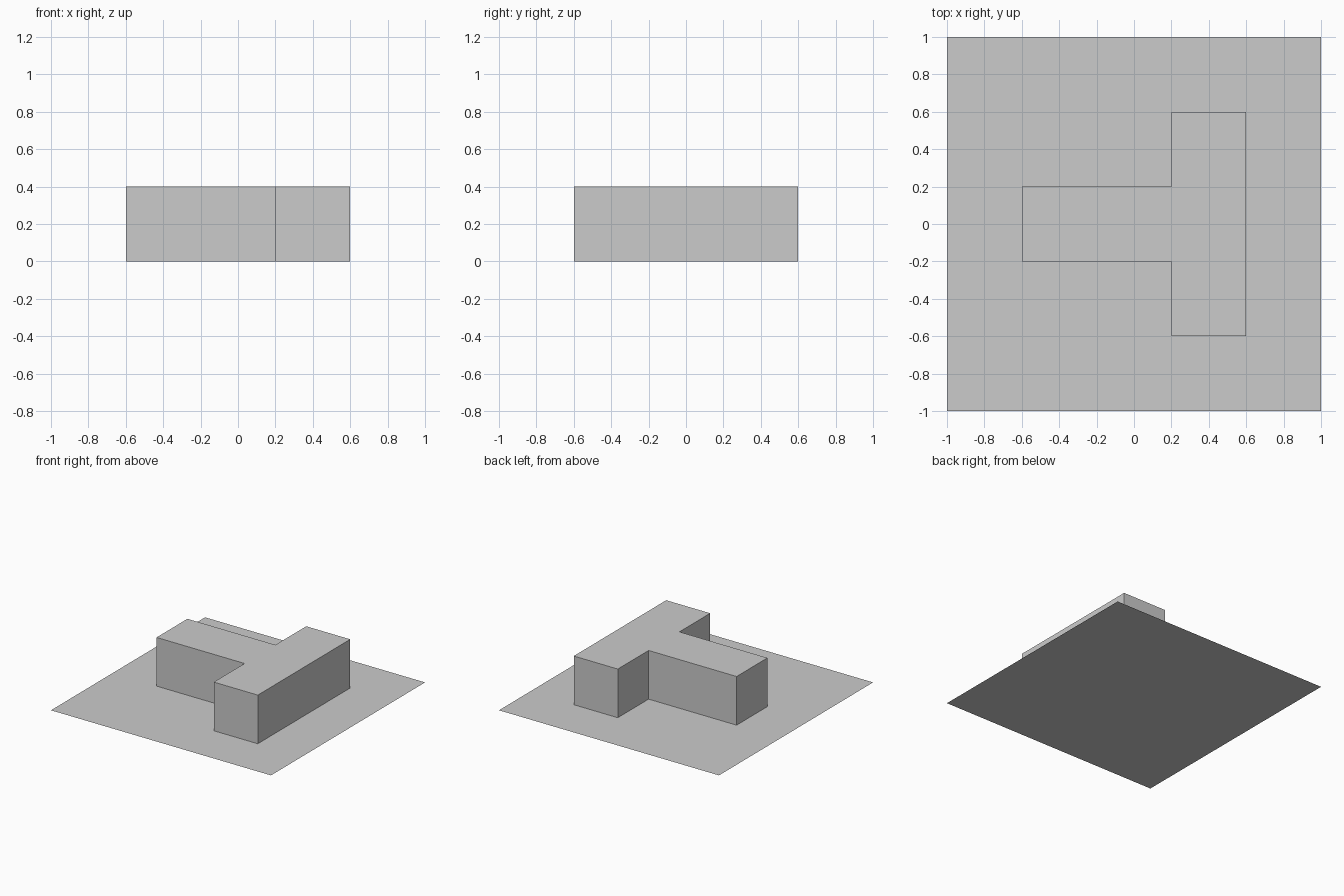
import bpy
import bmesh

cube = bpy.data.objects.get("Cube")
if cube:
    bpy.data.objects.remove(cube, do_unlink=True)

grey = bpy.data.materials.new("light_grey")
grey.use_nodes = True
colour = (0.6, 0.6, 0.6, 1)
grey.diffuse_color = colour
grey.node_tree.nodes["Principled BSDF"].inputs["Base Color"].default_value = colour


def slab(name, outline, height=0):
    """Flat outline, raised into walls and a roof when height is given."""
    bm = bmesh.new()
    face = bm.faces.new([bm.verts.new((x, y, 0)) for x, y in outline])
    if height:
        # The extrusion takes the base face with it, leaving the underside to the ground
        raised = bmesh.ops.extrude_face_region(bm, geom=[face])["geom"]
        tops = [v for v in raised if isinstance(v, bmesh.types.BMVert)]
        bmesh.ops.translate(bm, verts=tops, vec=(0, 0, height))
        bmesh.ops.recalc_face_normals(bm, faces=bm.faces)
    mesh = bpy.data.meshes.new(name)
    bm.to_mesh(mesh)
    bm.free()
    mesh.materials.append(grey)
    obj = bpy.data.objects.new(name, mesh)
    bpy.context.collection.objects.link(obj)
    return obj


# Square ground sheet
slab("ground_plate", [(-1, -1), (1, -1), (1, 1), (-1, 1)])

# T-shaped block: the stem points to -x, the crossbar lies along y
half = [(-0.6, -0.2), (0.2, -0.2), (0.2, -0.6), (0.6, -0.6)]
slab("t_block", half + [(x, -y) for x, y in reversed(half)], 0.4)
